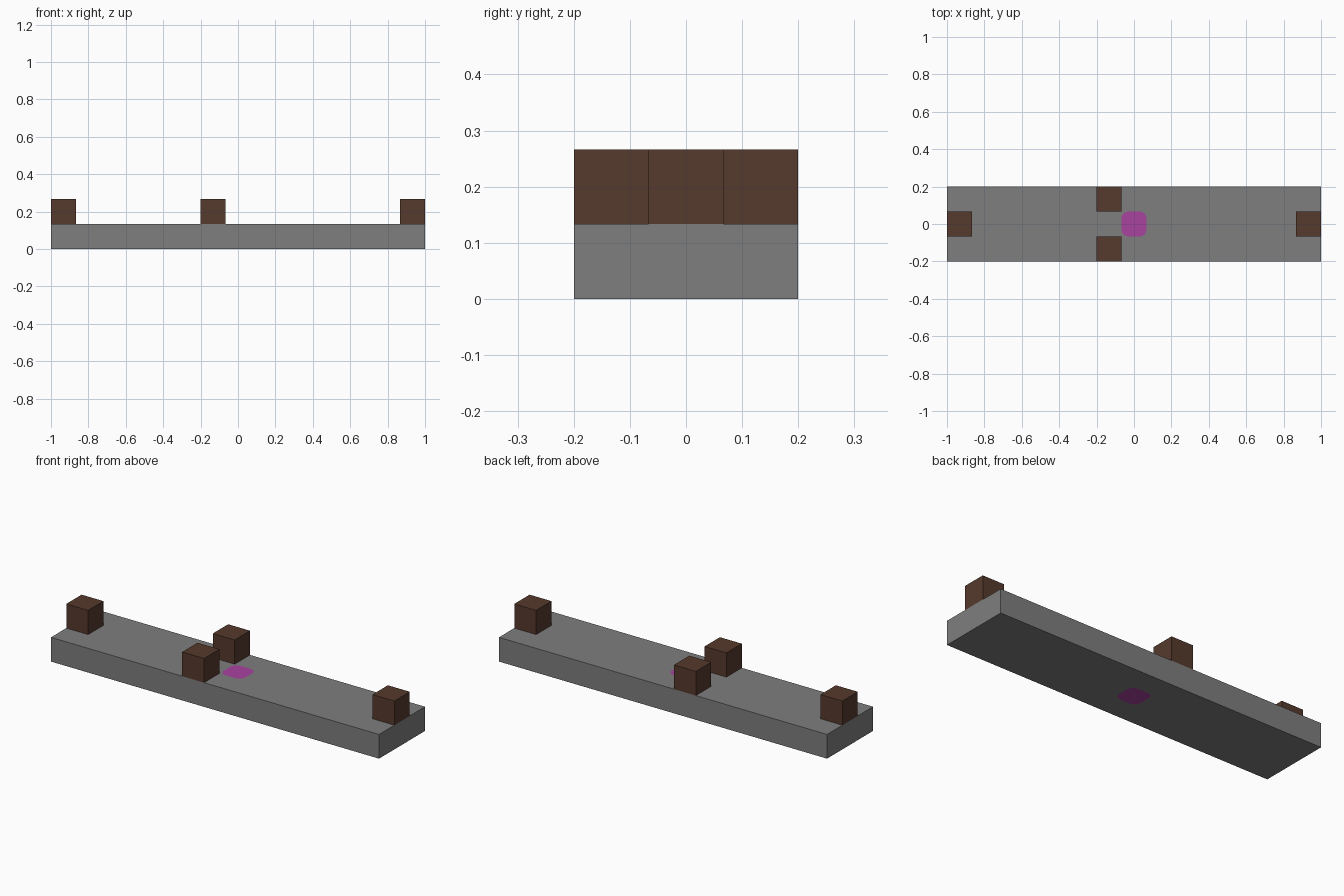
import bpy, bmesh, math

cube = bpy.data.objects.get("Cube")
if cube:
    bpy.data.objects.remove(cube, do_unlink=True)

UNIT = 2 / 15            # block size and slab thickness
HALF_X, HALF_Y = 1.0, 0.2


def material(name, rgb):
    mat = bpy.data.materials.new(name)
    mat.use_nodes = True
    colour = (*rgb, 1)
    mat.diffuse_color = colour
    mat.node_tree.nodes["Principled BSDF"].inputs["Base Color"].default_value = colour
    return mat


grey = material("stone grey", (0.21, 0.21, 0.21))
brown = material("dark brown", (0.093, 0.042, 0.026))
magenta = material("magenta", (0.4, 0.056, 0.35))


def make_object(name, bm, *mats):
    bmesh.ops.recalc_face_normals(bm, faces=bm.faces)
    mesh = bpy.data.meshes.new(name)
    bm.to_mesh(mesh)
    bm.free()
    for mat in mats:
        mesh.materials.append(mat)
    obj = bpy.data.objects.new(name, mesh)
    bpy.context.collection.objects.link(obj)
    return obj


def block(name, x, y):
    bm = bmesh.new()
    bmesh.ops.create_cube(bm, size=UNIT)
    obj = make_object(name, bm, brown)
    obj.location = (x, y, 1.5 * UNIT)


# Slab with a rounded square marking inset in its top and bottom
SIGNS = [(1, 1), (-1, 1), (-1, -1), (1, -1)]
RADIUS, STEPS = 0.037, 5
bm = bmesh.new()
rims = []
for z in (0, UNIT):
    rim = [bm.verts.new((sx * HALF_X, sy * HALF_Y, z)) for sx, sy in SIGNS]
    arcs = []
    for q, (sx, sy) in enumerate(SIGNS):
        arc = []
        for i in range(STEPS + 1):
            a = (q + i / STEPS) * math.pi / 2
            inner = UNIT / 2 - RADIUS
            arc.append(bm.verts.new((sx * inner + RADIUS * math.cos(a),
                                     sy * inner + RADIUS * math.sin(a), z)))
        arcs.append(arc)
    for q in range(4):
        n = (q + 1) % 4
        bm.faces.new([rim[q]] + arcs[q][::-1])
        bm.faces.new([rim[q], rim[n], arcs[n][0], arcs[q][-1]])
    patch = bm.faces.new([v for arc in arcs for v in arc])
    patch.material_index = 1
    rims.append(rim)
for q in range(4):
    n = (q + 1) % 4
    bm.faces.new([rims[0][q], rims[0][n], rims[1][n], rims[1][q]])
make_object("slab", bm, grey, magenta)

# Blocks standing on the slab
end_x = HALF_X - UNIT / 2
side_y = HALF_Y - UNIT / 2
block("left_end_block", end_x, 0)
block("right_end_block", -end_x, 0)
block("front_block", -UNIT, -side_y)
block("back_block", -UNIT, side_y)
